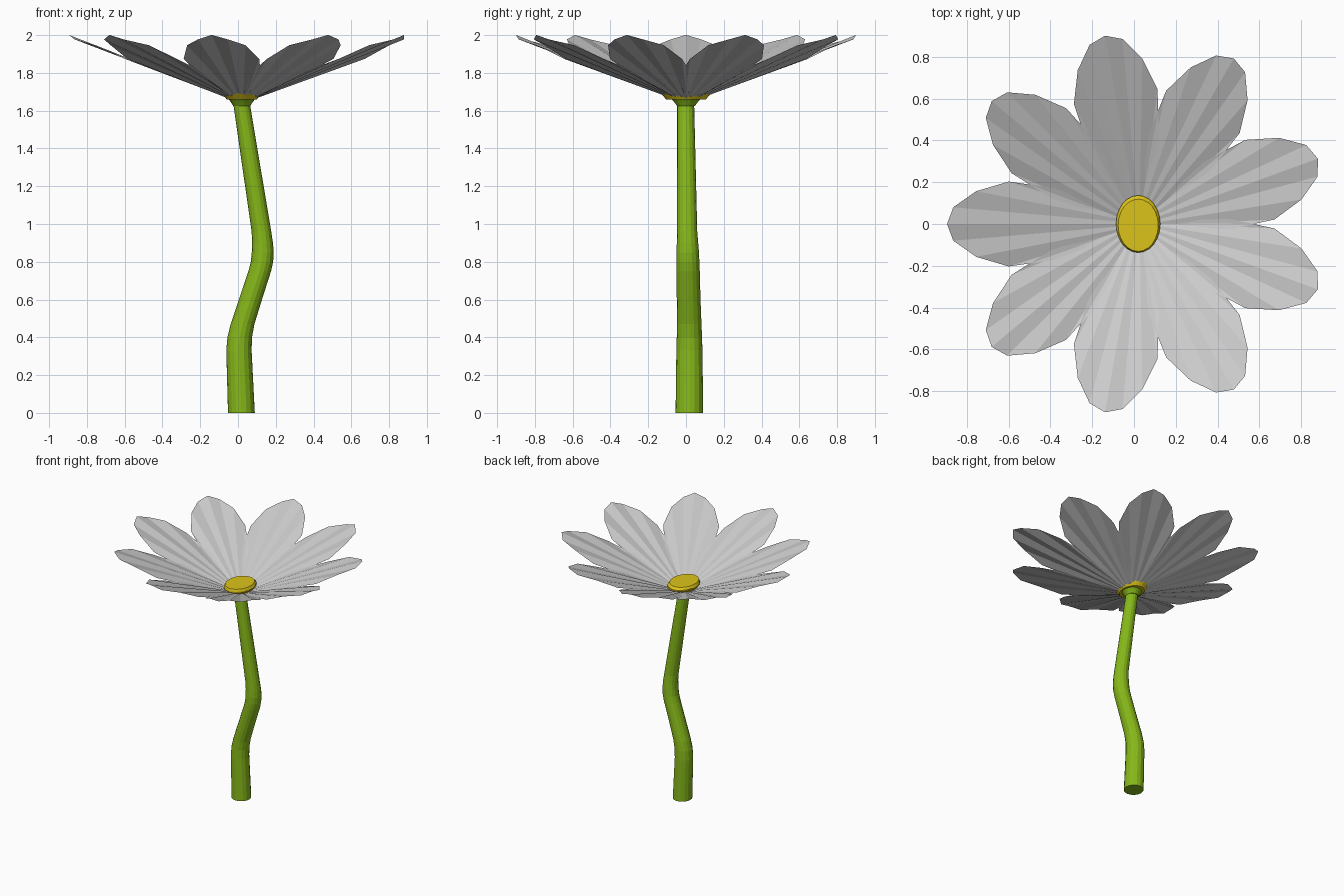
import bpy, bmesh
from math import pi, cos, sin, radians

if "Cube" in bpy.data.objects:
    bpy.data.objects.remove(bpy.data.objects["Cube"])

CX = 0.02  # flower axis


def material(name, rgb):
    m = bpy.data.materials.new(name)
    m.diffuse_color = (*rgb, 1)
    m.use_nodes = True
    m.node_tree.nodes["Principled BSDF"].inputs["Base Color"].default_value = m.diffuse_color
    return m


def finish(name, bm, mat=None, recalc=True):
    if recalc:
        bmesh.ops.recalc_face_normals(bm, faces=bm.faces)
    me = bpy.data.meshes.new(name)
    bm.to_mesh(me)
    bm.free()
    ob = bpy.data.objects.new(name, me)
    bpy.context.collection.objects.link(ob)
    if mat:
        me.materials.append(mat)
    return ob


def loft(name, rings, sides, mat):
    """Skin capped elliptical rings given as (x, y, z, radius_x, radius_y)."""
    bm = bmesh.new()
    loops = []
    for x, y, z, rx, ry in rings:
        loops.append([bm.verts.new((x + rx * cos(2 * pi * i / sides),
                                    y + ry * sin(2 * pi * i / sides), z))
                      for i in range(sides)])
    for a, b in zip(loops, loops[1:]):
        for i in range(sides):
            j = (i + 1) % sides
            bm.faces.new((a[i], a[j], b[j], b[i]))
    bm.faces.new(loops[0][::-1])
    bm.faces.new(loops[-1])
    return finish(name, bm, mat)


green = material("stem_green", (0.24, 0.48, 0.01))
yellow = material("centre_yellow", (0.72, 0.55, 0.01))

# Stem: bent, tapering tube
path = [(.018, .018, 0, .071), (.005, .018, .33, .067), (.009, .018, .40, .065),
        (.024, .017, .47, .063), (.066, .014, .60, .061), (.115, .011, .75, .060),
        (.127, .010, .80, .059), (.131, .009, .85, .058), (.130, .008, .90, .055),
        (.124, .006, .96, .052), (.020, -.002, 1.63, .044)]
loft("stem", [(x, y, z, r, r * 1.03) for x, y, z, r in path], 16, green)

# Flared cup under the petals
loft("flower_cup", [(CX, 0, 1.625, .045, .048), (CX, 0, 1.645, .058, .063),
                    (CX, 0, 1.675, .080, .089)], 18, green)

# Oval flower centre with bevelled rim
loft("flower_centre", [(CX, 0, 1.66, .080, .105), (CX, 0, 1.695, .106, .137),
                       (CX, 0, 1.705, .106, .137), (CX, -.006, 1.722, .096, .125)],
     24, yellow)

# Nine pleated petals: each is a fan of folds from base to outline
outline = [(.915, 0), (.885, .08), (.775, .157), (.62, .203), (.40, .172)]
bm = bmesh.new()
for p in range(9):
    ang = radians(20 + 40 * p)

    def point(u, v, lift):
        return bm.verts.new((CX + u * cos(ang) - v * sin(ang),
                             u * sin(ang) + v * cos(ang), 1.64 + .388 * u + lift))
    inner, outer = [], []
    for k in range(-4, 5):
        u, v = outline[abs(k)]
        fold = .006 if k % 2 == 0 else -.006
        inner.append(point(.05, .008 * k, fold * .3))
        outer.append(point(u, v if k > 0 else -v, fold))
    for i in range(8):
        bm.faces.new((inner[i], outer[i], outer[i + 1], inner[i + 1]))
finish("petals", bm, recalc=False)
